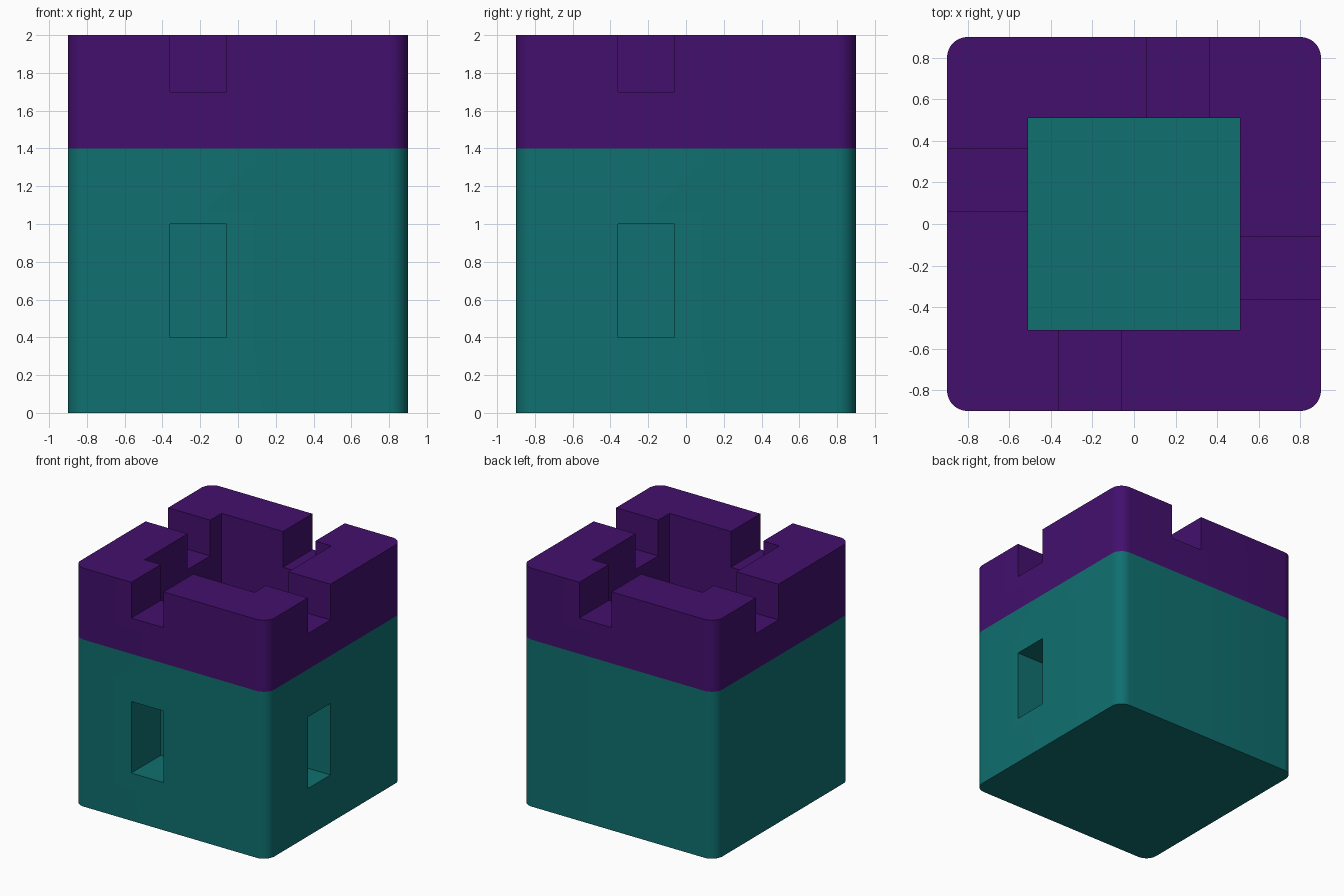
import bpy, bmesh
from math import pi, radians
from mathutils import Matrix

cube = bpy.data.objects.get("Cube")
if cube:
    bpy.data.objects.remove(cube, do_unlink=True)

HALF, INNER, SPLIT, TOP = 0.9, 0.51, 1.4, 2.0
WALL = HALF - INNER


def material(name, rgb):
    m = bpy.data.materials.new(name)
    m.use_nodes = True
    m.diffuse_color = (*rgb, 1)
    bsdf = m.node_tree.nodes["Principled BSDF"]
    bsdf.inputs["Base Color"].default_value = (*rgb, 1)
    bsdf.inputs["Roughness"].default_value = 0.8
    return m


teal = material("teal", (0.005, 0.16, 0.16))
purple = material("purple", (0.056, 0.005, 0.155))


def box(name, lo, hi, mat=None, radius=0, turn=0):
    """Box between two corners, with optional rounded upright edges, turned about z."""
    bm = bmesh.new()
    bmesh.ops.create_cube(bm, size=1)
    size = [b - a for a, b in zip(lo, hi)]
    mid = [(a + b) / 2 for a, b in zip(lo, hi)]
    bmesh.ops.scale(bm, vec=size, verts=bm.verts)
    bmesh.ops.translate(bm, vec=mid, verts=bm.verts)
    if radius:
        upright = [e for e in bm.edges
                   if abs(e.verts[0].co.z - e.verts[1].co.z) > 0.1]
        bmesh.ops.bevel(bm, geom=upright, offset=radius, segments=8,
                        profile=0.5, affect='EDGES')
    bmesh.ops.rotate(bm, verts=bm.verts, matrix=Matrix.Rotation(turn, 3, 'Z'))
    mesh = bpy.data.meshes.new(name)
    bm.to_mesh(mesh)
    bm.free()
    obj = bpy.data.objects.new(name, mesh)
    bpy.context.collection.objects.link(obj)
    if mat:
        mesh.materials.append(mat)
    return obj


def cut(obj, cutter):
    """Subtract a cutter, apply the result and remove the cutter."""
    mod = obj.modifiers.new("cut", 'BOOLEAN')
    mod.operation, mod.solver, mod.object = 'DIFFERENCE', 'EXACT', cutter
    bpy.ops.object.select_all(action='DESELECT')
    bpy.context.view_layer.objects.active = obj
    obj.select_set(True)
    bpy.ops.object.modifier_apply(modifier=mod.name)
    bpy.data.objects.remove(cutter, do_unlink=True)


def smooth(obj):
    bpy.ops.object.select_all(action='DESELECT')
    bpy.context.view_layer.objects.active = obj
    obj.select_set(True)
    bpy.ops.object.shade_smooth_by_angle(angle=radians(30))


# Tower body with a window in the front and one in the +x side
body = box("tower_body", (-HALF, -HALF, 0), (HALF, HALF, SPLIT), teal, 0.1)
for i in range(2):
    cut(body, box("window_cutter", (-0.36, -HALF - 0.1, 0.4),
                  (-0.06, -INNER, 1.0), turn=i * pi / 2))

# Parapet ring with one notch in each side
parapet = box("parapet", (-HALF, -HALF, SPLIT), (HALF, HALF, TOP), purple, 0.1)
cut(parapet, box("yard_cutter", (-INNER, -INNER, SPLIT - 0.1),
                 (INNER, INNER, TOP + 0.1)))
for i in range(4):
    cut(parapet, box("notch_cutter", (-0.36, -HALF - 0.1, 1.7),
                     (-0.06, -INNER + 0.1, TOP + 0.1), turn=i * pi / 2))

for part in (body, parapet):
    smooth(part)
